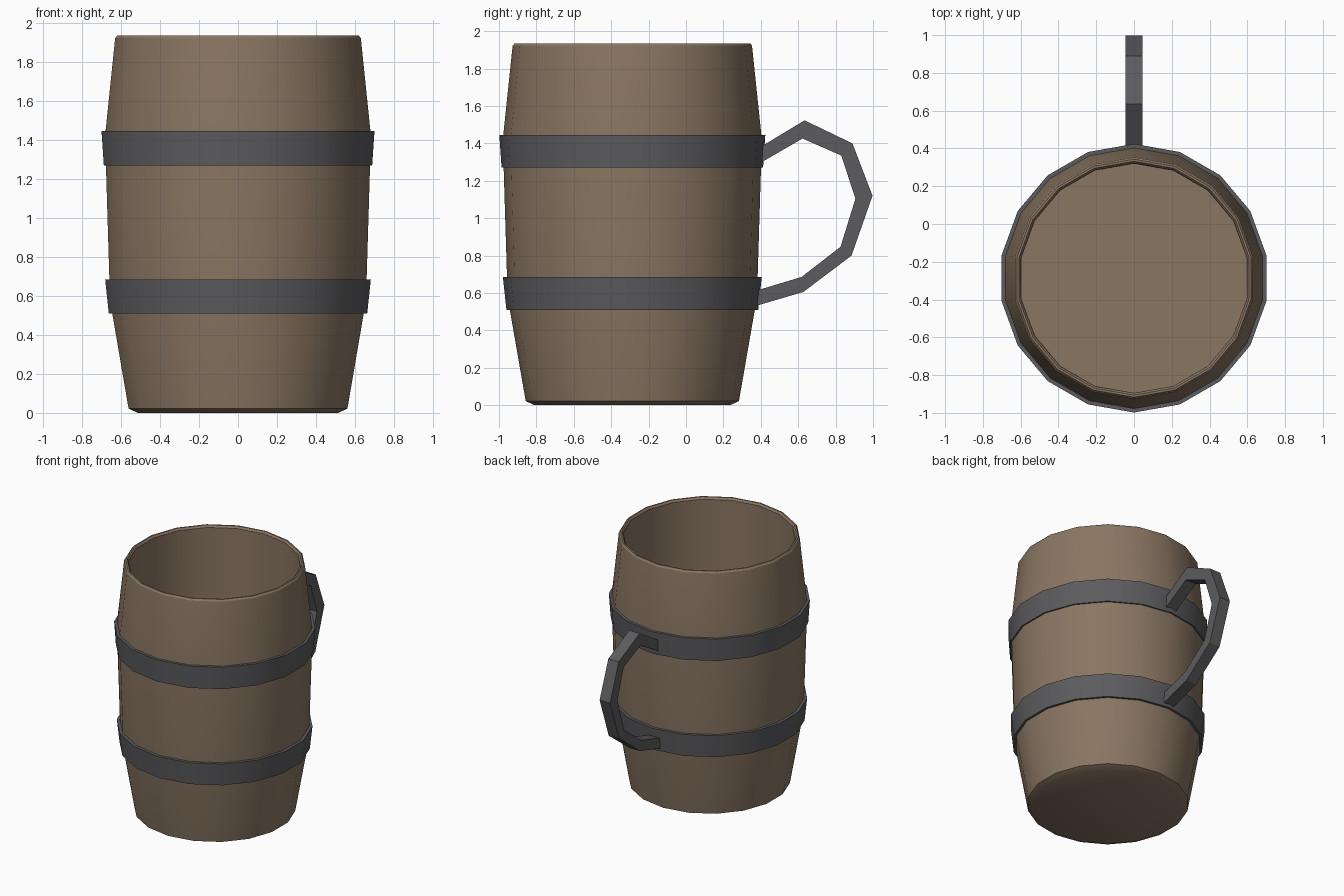
import bpy, bmesh, math

if "Cube" in bpy.data.objects:
    bpy.data.objects.remove(bpy.data.objects["Cube"])

SIDES = 18
CY = -0.287  # barrel axis


def material(name, rgb):
    m = bpy.data.materials.new(name)
    m.diffuse_color = (*rgb, 1)
    m.use_nodes = True
    m.node_tree.nodes["Principled BSDF"].inputs["Base Color"].default_value = m.diffuse_color
    return m


wood = material("brown_wood", (0.255, 0.182, 0.124))
iron = material("dark_iron", (0.107, 0.107, 0.114))


def finish(name, bm, mat):
    bmesh.ops.recalc_face_normals(bm, faces=bm.faces)
    me = bpy.data.meshes.new(name)
    bm.to_mesh(me)
    bm.free()
    me.materials.append(mat)
    ob = bpy.data.objects.new(name, me)
    bpy.context.collection.objects.link(ob)
    return ob


def smooth(ob):
    bpy.ops.object.select_all(action='DESELECT')
    ob.select_set(True)
    bpy.context.view_layer.objects.active = ob
    bpy.ops.object.shade_smooth_by_angle(angle=math.radians(28))


def lathe(name, profile, mat, closed):
    """Revolve (radius, z) points; cap both ends, or join them into a ring."""
    bm = bmesh.new()
    rings = []
    for r, z in profile:
        angles = [math.pi / 2 + 2 * math.pi * i / SIDES for i in range(SIDES)]
        rings.append([bm.verts.new((r * math.cos(a), CY + r * math.sin(a), z)) for a in angles])
    pairs = list(zip(rings, rings[1:]))
    if closed:
        pairs.append((rings[-1], rings[0]))
    else:
        bm.faces.new(rings[0])
        bm.faces.new(rings[-1])
    for a, b in pairs:
        for i in range(SIDES):
            j = (i + 1) % SIDES
            bm.faces.new((a[i], a[j], b[j], b[i]))
    ob = finish(name, bm, mat)
    smooth(ob)
    return ob


# Hollow barrel body with chamfered foot and rim, and an inner floor
lathe("barrel_body", [
    (0.522, 0.0), (0.570, 0.022), (0.655, 0.51), (0.670, 0.685),
    (0.688, 1.27), (0.690, 1.445), (0.640, 1.922), (0.630, 1.935),
    (0.619, 1.935), (0.608, 1.92), (0.606, 0.30)], wood, False)

# Iron hoops
for name, z0, z1, r0, r1, inner in (
        ("lower_hoop", 0.51, 0.685, 0.673, 0.692, 0.645),
        ("upper_hoop", 1.27, 1.445, 0.699, 0.711, 0.675)):
    lathe(name, [(r0, z0), (r1, z1), (inner, z1), (inner, z0)], iron, True)

# Handle: flat-sided bent bar, outer and inner outlines in (y, z)
outer = [(0.38, 1.37), (0.634, 1.523), (0.89, 1.40), (0.997, 1.12),
         (0.885, 0.80), (0.628, 0.606), (0.36, 0.527)]
inner = [(0.38, 1.285), (0.623, 1.426), (0.83, 1.335), (0.906, 1.105),
         (0.826, 0.847), (0.618, 0.686), (0.36, 0.608)]
W = 0.045
bm = bmesh.new()
sections = [[bm.verts.new(p) for p in ((-W, *o), (W, *o), (W, *i), (-W, *i))]
            for o, i in zip(outer, inner)]
for a, b in zip(sections, sections[1:]):
    for k in range(4):
        n = (k + 1) % 4
        bm.faces.new((a[k], a[n], b[n], b[k]))
bm.faces.new(sections[0])
bm.faces.new(sections[-1])
finish("handle", bm, iron)
